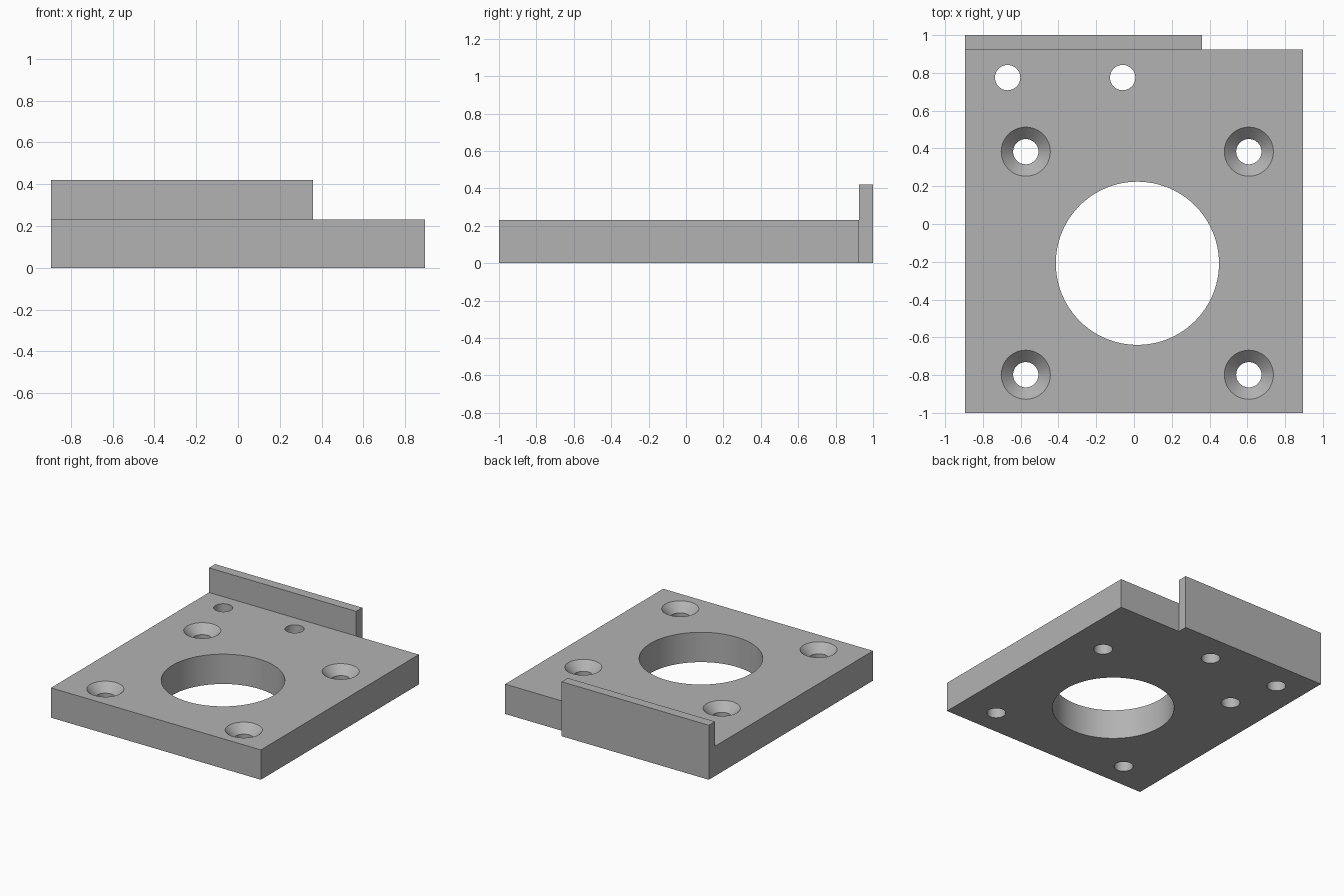
import bpy, bmesh, math

cube = bpy.data.objects.get("Cube")
if cube:
    bpy.data.objects.remove(cube, do_unlink=True)

grey = bpy.data.materials.new("plain_grey")
grey.use_nodes = True
colour = (0.45, 0.45, 0.45, 1)
grey.diffuse_color = colour
grey.node_tree.nodes["Principled BSDF"].inputs["Base Color"].default_value = colour

LEFT, RIGHT, FRONT, SEAM, BACK = -0.895, 0.895, -1.0, 0.925, 1.0
THICK, LIP_TOP, LIP_END = 0.23, 0.42, 0.36


def add_object(name, bm):
    bmesh.ops.recalc_face_normals(bm, faces=bm.faces)
    mesh = bpy.data.meshes.new(name)
    bm.to_mesh(mesh)
    bm.free()
    mesh.materials.append(grey)
    obj = bpy.data.objects.new(name, mesh)
    bpy.context.collection.objects.link(obj)
    return obj


def box(name, x0, x1, y0, y1, z0, z1):
    bm = bmesh.new()
    bmesh.ops.create_cube(bm, size=1)
    for v in bm.verts:
        v.co.x = x1 if v.co.x > 0 else x0
        v.co.y = y1 if v.co.y > 0 else y0
        v.co.z = z1 if v.co.z > 0 else z0
    return add_object(name, bm)


def turned(name, x, y, profile, sides):
    """Solid of revolution from (radius, height) pairs, capped at both ends."""
    bm = bmesh.new()
    rings = []
    for r, z in profile:
        angles = [math.tau * i / sides for i in range(sides)]
        rings.append([bm.verts.new((x + r * math.cos(a), y + r * math.sin(a), z))
                      for a in angles])
    for low, high in zip(rings, rings[1:]):
        for i in range(sides):
            j = (i + 1) % sides
            bm.faces.new((low[i], low[j], high[j], high[i]))
    bm.faces.new(rings[0])
    bm.faces.new(rings[-1])
    return add_object(name, bm)


def combine(target, tool, operation):
    mod = target.modifiers.new("combine", "BOOLEAN")
    mod.operation, mod.object, mod.solver = operation, tool, "EXACT"
    bpy.context.view_layer.objects.active = target
    bpy.ops.object.modifier_apply(modifier=mod.name)
    bpy.data.objects.remove(tool, do_unlink=True)


# Base plate with the raised lip along part of the back edge
plate = box("mounting_plate", LEFT, RIGHT, FRONT, SEAM, 0, THICK)
lip = box("back_lip", LEFT, LIP_END, SEAM, BACK, 0, LIP_TOP)
combine(plate, lip, "UNION")

# Large central bore
through = (-0.1, THICK + 0.1)
bore = turned("bore_cutter", 0.018, -0.208, [(0.432, z) for z in through], 96)
combine(plate, bore, "DIFFERENCE")

# Four countersunk screw holes
HOLE, SINK = 0.067, 0.13
depth = SINK - HOLE
screw = [(HOLE, -0.1), (HOLE, THICK - depth), (SINK, THICK), (SINK, THICK + 0.1)]
for x in (-0.573, 0.608):
    for y in (-0.798, 0.383):
        combine(plate, turned("screw_cutter", x, y, screw, 48), "DIFFERENCE")

# Two plain holes beside the lip
for x in (-0.669, -0.06):
    pin = turned("pin_cutter", x, 0.775, [(HOLE, z) for z in through], 48)
    combine(plate, pin, "DIFFERENCE")

# Smooth bores with crisp edges
bpy.ops.object.select_all(action="DESELECT")
plate.select_set(True)
bpy.context.view_layer.objects.active = plate
bpy.ops.object.shade_smooth_by_angle(angle=math.radians(30))
